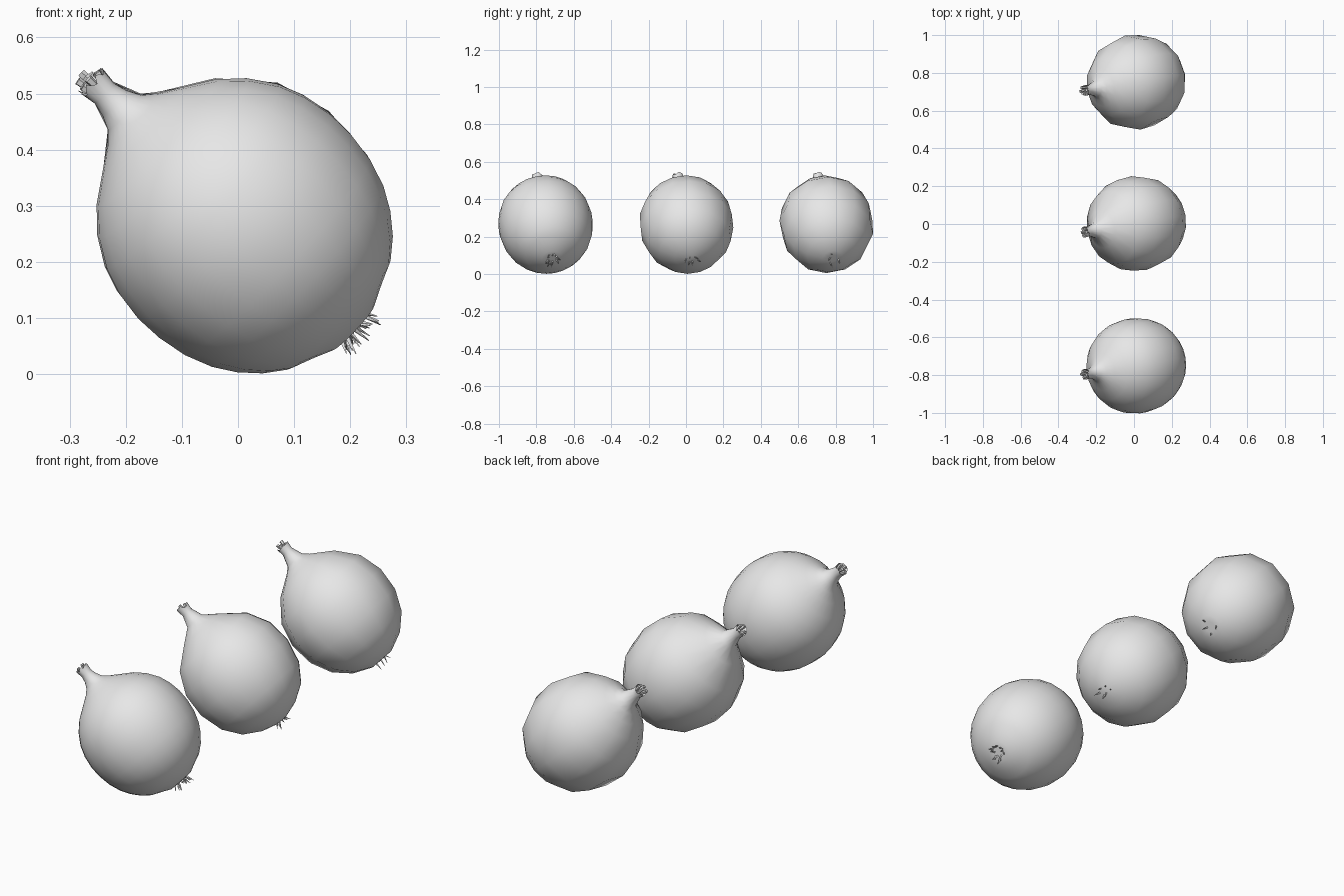
import bpy, bmesh, math, random
from mathutils import Vector, Matrix

cube = bpy.data.objects.get("Cube")
if cube:
    bpy.data.objects.remove(cube, do_unlink=True)

skin = bpy.data.materials.new("pale_grey")
skin.use_nodes = True
skin.diffuse_color = (0.8, 0.8, 0.8, 1)
skin.node_tree.nodes["Principled BSDF"].inputs["Base Color"].default_value = (0.8, 0.8, 0.8, 1)

AXIS = Vector((-0.72, -0.12, 0.68)).normalized()
TILT = AXIS.to_track_quat('Z', 'Y').to_matrix().to_4x4()

# Bulb outline from root plate to neck: (radius, height along the axis)
OUTLINE = [(0.025, -0.265), (0.055, -0.264), (0.095, -0.245), (0.135, -0.228),
           (0.17, -0.2), (0.2, -0.165), (0.224, -0.125), (0.242, -0.075),
           (0.251, -0.02), (0.252, 0.03), (0.243, 0.085), (0.226, 0.132),
           (0.195, 0.18), (0.155, 0.22), (0.101, 0.256), (0.065, 0.28),
           (0.043, 0.3), (0.031, 0.325), (0.025, 0.35), (0.029, 0.38)]
COARSE = [0, 1, 3, 5, 7, 9, 11, 13, 14, 15, 16, 18, 19]


def finish(bm, name, place):
    bmesh.ops.recalc_face_normals(bm, faces=bm.faces)
    bm.transform(place)
    mesh = bpy.data.meshes.new(name)
    bm.to_mesh(mesh)
    bm.free()
    mesh.materials.append(skin)
    obj = bpy.data.objects.new(name, mesh)
    bpy.context.collection.objects.link(obj)
    bpy.ops.object.select_all(action='DESELECT')
    obj.select_set(True)
    bpy.context.view_layer.objects.active = obj
    bpy.ops.object.shade_smooth_by_angle(angle=math.radians(55))


def spike(bm, base, tip, r_base, r_tip, sides):
    """Thin tapered strand between two points."""
    way = Vector(tip) - Vector(base)
    rot = way.to_track_quat('Z', 'Y').to_matrix().to_4x4()
    mid = (Vector(tip) + Vector(base)) / 2
    bmesh.ops.create_cone(bm, cap_ends=True, segments=sides, radius1=r_base,
                          radius2=r_tip, depth=way.length,
                          matrix=Matrix.Translation(mid) @ rot)


def polar(radius, angle, height):
    return Vector((radius * math.cos(angle), radius * math.sin(angle), height))


def onion(label, centre, sides, outline, root_count, seed):
    rng = random.Random(seed)
    place = Matrix.Translation(centre) @ TILT

    # Bulb and neck turned round the axis, with a ragged lip and a sunken end
    bm = bmesh.new()
    last = len(outline) - 1
    rings = []
    for i, (r, h) in enumerate(outline + [(0.016, 0.36)]):
        ring = []
        for k in range(sides):
            ragged = rng.uniform(-0.008, 0.008) if i == last else 0
            ring.append(bm.verts.new(polar(r, math.tau * k / sides, h + ragged)))
        rings.append(ring)
    for low, high in zip(rings, rings[1:]):
        for k in range(sides):
            n = (k + 1) % sides
            bm.faces.new((low[k], low[n], high[n], high[k]))
    bm.faces.new(rings[0])
    bm.faces.new(rings[-1])
    finish(bm, label + "_bulb", place)

    # Dry leaf stubs in the neck
    bm = bmesh.new()
    for k in range(4):
        a = math.tau * k / 4 + rng.uniform(-0.3, 0.3)
        spike(bm, polar(0.010, a, 0.35), polar(0.018, a, rng.uniform(0.38, 0.405)),
              0.006, 0.008, 5)
    finish(bm, label + "_neck_stubs", place)

    # Root hairs
    bm = bmesh.new()
    for k in range(root_count):
        a = math.tau * k / root_count + rng.uniform(-0.4, 0.4)
        r = rng.uniform(0.01, 0.035)
        spike(bm, polar(r, a, -0.26),
              polar(r + rng.uniform(0.005, 0.02), a + rng.uniform(-0.5, 0.5),
                    rng.uniform(-0.3, -0.28)), 0.005, 0.0008, 3)
    finish(bm, label + "_roots", place)


# Three onions in a row, from finely to coarsely modelled
coarse = [OUTLINE[i] for i in COARSE]
onion("front_onion", (0.014, -0.75, 0.262), 24, OUTLINE, 16, 1)
onion("middle_onion", (0.014, 0.003, 0.262), 16, OUTLINE[::2] + OUTLINE[-1:], 6, 2)
onion("back_onion", (0.014, 0.752, 0.264), 12, coarse, 4, 3)
